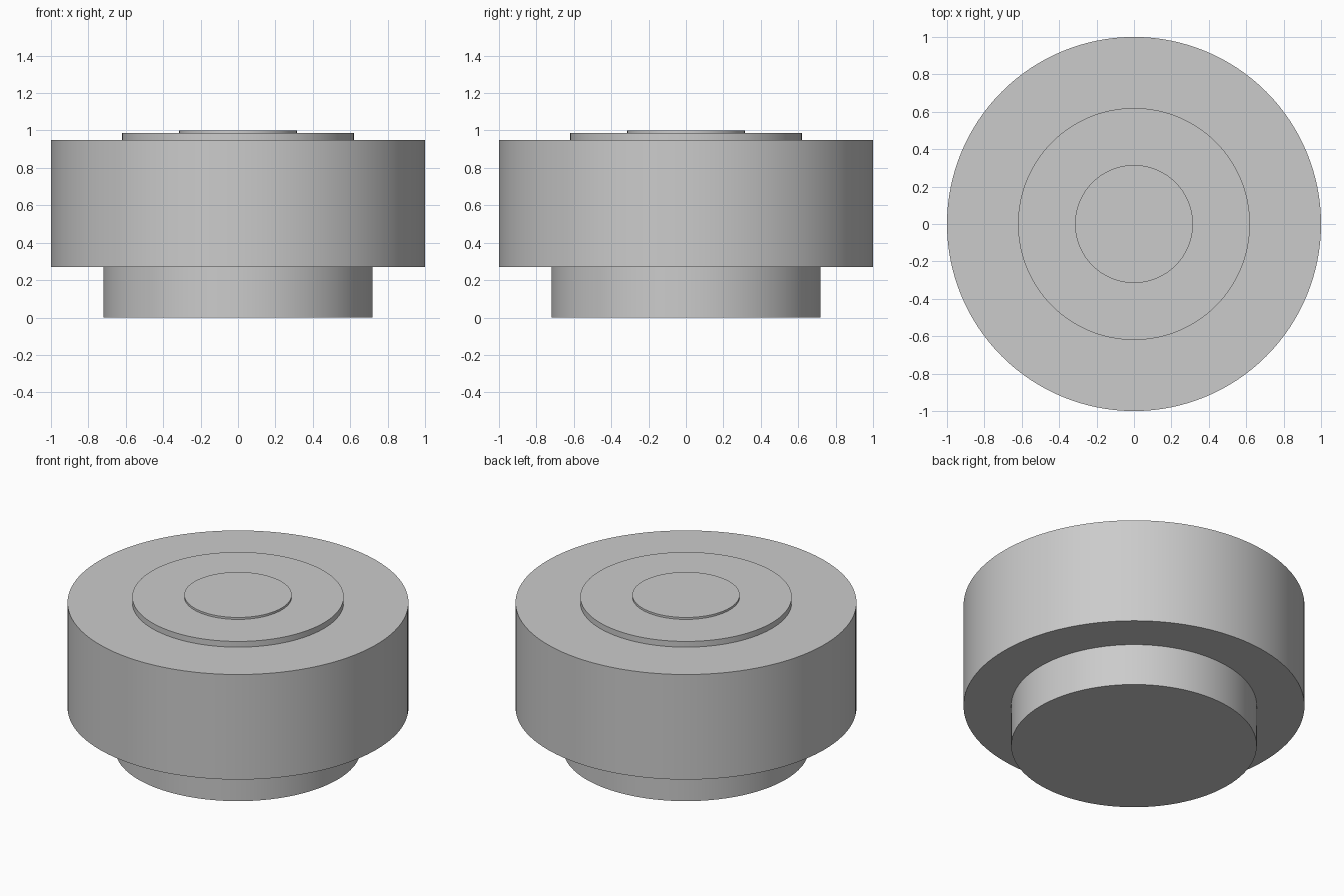
import bpy
import math

cube = bpy.data.objects.get("Cube")
if cube:
    bpy.data.objects.remove(cube, do_unlink=True)

# Single grey material
grey = bpy.data.materials.new("plain_grey")
grey.use_nodes = True
colour = (0.6, 0.6, 0.6, 1.0)
grey.diffuse_color = colour
grey.node_tree.nodes["Principled BSDF"].inputs["Base Color"].default_value = colour


def disc(name, radius, bottom, top):
    """Round stacked section spanning bottom to top."""
    bpy.ops.mesh.primitive_cylinder_add(
        vertices=128, radius=radius, depth=top - bottom,
        location=(0, 0, (bottom + top) / 2))
    part = bpy.context.object
    part.name = name
    part.data.materials.append(grey)
    bpy.ops.object.shade_smooth_by_angle(angle=math.radians(30))
    return part


# Stacked coaxial sections, from the ground up
disc("base_plug", 0.72, 0.0, 0.27)
disc("main_body", 1.0, 0.27, 0.95)
disc("raised_ring", 0.62, 0.95, 0.987)
disc("centre_cap", 0.315, 0.987, 1.0)
